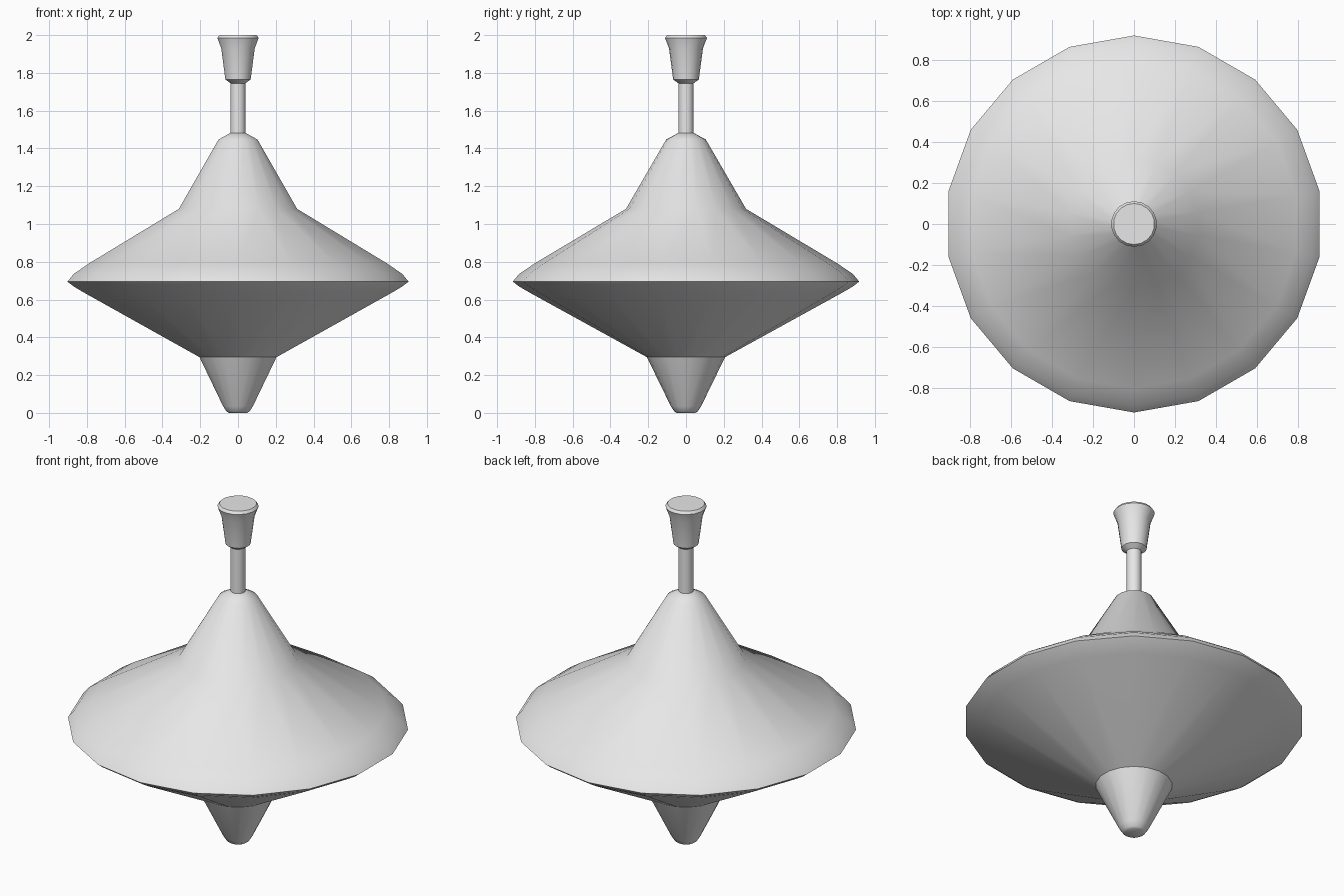
import bpy, bmesh, math

cube = bpy.data.objects.get("Cube")
if cube:
    bpy.data.objects.remove(cube, do_unlink=True)

grey = bpy.data.materials.new("light_grey")
grey.use_nodes = True
GREY = (0.8, 0.8, 0.8, 1)
grey.diffuse_color = GREY
grey.node_tree.nodes["Principled BSDF"].inputs["Base Color"].default_value = GREY


def lathe(name, profile, sides=18):
    """Turn a (radius, height) profile, listed bottom to top, and cap both ends."""
    bm = bmesh.new()
    rings = []
    for r, z in profile:
        angles = [math.pi / 2 + math.tau * i / sides for i in range(sides)]
        rings.append([bm.verts.new((r * math.cos(a), r * math.sin(a), z)) for a in angles])
    for low, high in zip(rings, rings[1:]):
        for i in range(sides):
            j = (i + 1) % sides
            bm.faces.new((low[i], low[j], high[j], high[i]))
    bm.faces.new(rings[0][::-1])
    bm.faces.new(rings[-1])
    mesh = bpy.data.meshes.new(name)
    bm.to_mesh(mesh)
    bm.free()
    mesh.materials.append(grey)
    obj = bpy.data.objects.new(name, mesh)
    bpy.context.collection.objects.link(obj)
    bpy.ops.object.select_all(action="DESELECT")
    obj.select_set(True)
    bpy.context.view_layer.objects.active = obj
    bpy.ops.object.shade_smooth_by_angle(angle=math.radians(35))
    return obj


# Spinning body with its pointed foot
lathe("top_body", [
    (0.05, 0), (0.062, 0.008), (0.08, 0.035), (0.207, 0.295),
    (0.83, 0.638), (0.883, 0.669), (0.917, 0.695),
    (0.883, 0.736), (0.80, 0.792), (0.318, 1.08),
    (0.105, 1.447), (0.04, 1.483),
])

# Thin plunger rod
lathe("rod", [(0.04, 1.47), (0.04, 1.76)])

# Flared handle knob
lathe("knob", [
    (0.04, 1.745), (0.068, 1.765), (0.09, 1.93),
    (0.111, 1.985), (0.1, 2.0),
])
